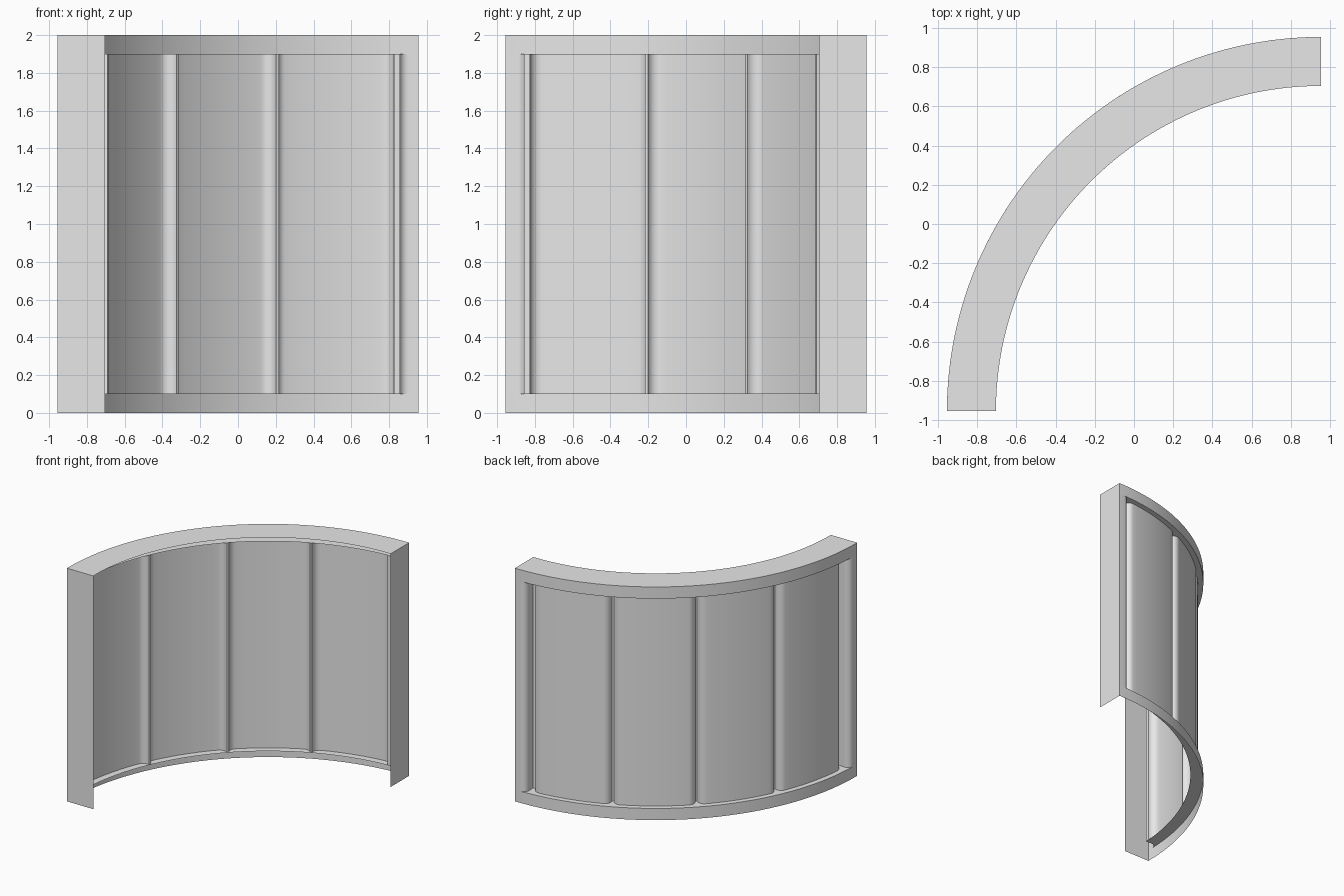
import bpy, bmesh
from math import radians, degrees, sin, cos, pi

cube = bpy.data.objects.get("Cube")
if cube:
    bpy.data.objects.remove(cube, do_unlink=True)

HALF = 0.955            # arc centre sits at (HALF, -HALF)
R_OUT, R_IN = 1.91, 1.66
R_GROOVE, R_PANEL = 1.805, 1.865
RAIL, HEIGHT = 0.1, 2.0
PANELS, MARGIN, GAP = 4, 4.1, 0.5   # degrees
LIP_END = 3.1           # where the frame edge drops into the end groove

grey = bpy.data.materials.new("plain grey")
grey.use_nodes = True
grey.diffuse_color = (0.8, 0.8, 0.8, 1)
grey.node_tree.nodes["Principled BSDF"].inputs["Base Color"].default_value = (0.8, 0.8, 0.8, 1)


def plan(r, deg):
    """Plan position; 0 degrees is the +x end, 90 the front end."""
    a = radians(90 + deg)
    return HALF + r * cos(a), -HALF + r * sin(a)


def arc(r, start, end, steps):
    return [(r, start + (end - start) * i / steps) for i in range(steps + 1)]


def ribbon(bm, low, high, z_low, z_high):
    """Strip of quads between two equally long plan paths."""
    a = [bm.verts.new((*plan(*p), z_low)) for p in low]
    b = [bm.verts.new((*plan(*p), z_high)) for p in high]
    for i in range(len(a) - 1):
        bm.faces.new((a[i], a[i + 1], b[i + 1], b[i]))


def make(name, strips):
    bm = bmesh.new()
    for strip in strips:
        ribbon(bm, *strip)
    mesh = bpy.data.meshes.new(name)
    bm.to_mesh(mesh)
    bm.free()
    mesh.materials.append(grey)
    obj = bpy.data.objects.new(name, mesh)
    bpy.context.collection.objects.link(obj)
    bpy.ops.object.select_all(action="DESELECT")
    obj.select_set(True)
    bpy.context.view_layer.objects.active = obj
    bpy.ops.object.shade_smooth_by_angle(angle=radians(35))


def rounded(r_top, radius, foot, side, steps=8):
    """Rounded edge from the flat top down to a foot angle; side is the fall direction."""
    pts = []
    for i in range(steps + 1):
        t = pi / 2 * i / steps
        shift = degrees(radius * (1 - sin(t)) / r_top)
        pts.append((r_top - radius * (1 - cos(t)), foot - side * shift))
    return pts


def mirrored(path):
    return [(r, 90 - d) for r, d in reversed(path)]


# Outer frame skin, top cap and end caps
full = arc(R_OUT, 0, 90, 64)
inner = arc(R_IN, 0, 90, 64)
make("bottom_rail", [(full, full, 0, RAIL)])
make("top_rail", [(full, full, HEIGHT - RAIL, HEIGHT)])
make("top_cap", [(full, inner, HEIGHT, HEIGHT)])
for name, path in (("left_end_cap", [(R_IN, 0), (R_OUT, 0)]),
                   ("right_end_cap", [(R_OUT, 90), (R_IN, 90)])):
    make(name, [(path, path, 0, HEIGHT)])

# Rounded end strips that fall from the frame into the end grooves
lip = rounded(R_OUT, 0.05, LIP_END, 1) + [(R_GROOVE, LIP_END)]
z0, z1 = RAIL, HEIGHT - RAIL
left_strip = [(R_OUT, 0)] + lip
right_strip = mirrored(left_strip)
make("end_strips", [(left_strip, left_strip, z0, z1), (right_strip, right_strip, z0, z1)])

# Ledges above and below the panels
deep = lip + arc(R_GROOVE, LIP_END, 90 - LIP_END, 60)[1:-1] + mirrored(lip)
edge = [(R_OUT, d) for r, d in deep]
make("bottom_ledge", [(edge, deep, z0, z0)])
make("top_ledge", [(deep, edge, z1, z1)])

# Panels with rounded upright edges
width = (90 - 2 * MARGIN - (PANELS - 1) * GAP) / PANELS
starts = [MARGIN + i * (width + GAP) for i in range(PANELS)]
for i, s in enumerate(starts):
    e = s + width
    radius = R_PANEL - R_GROOVE
    rise = rounded(R_PANEL, radius, s, -1)[::-1]
    fall = rounded(R_PANEL, radius, e, 1)
    path = rise + arc(R_PANEL, rise[-1][1], fall[0][1], 14)[1:-1] + fall
    make(f"panel_{i + 1}", [(path, path, z0, z1)])

# Flat groove floors between the panels and at both ends
bounds = [LIP_END] + [v for s in starts for v in (s, s + width)] + [90 - LIP_END]
grooves = [arc(R_GROOVE, a, b, 2) for a, b in zip(bounds[::2], bounds[1::2])]
make("groove_floors", [(g, g, z0, z1) for g in grooves])
